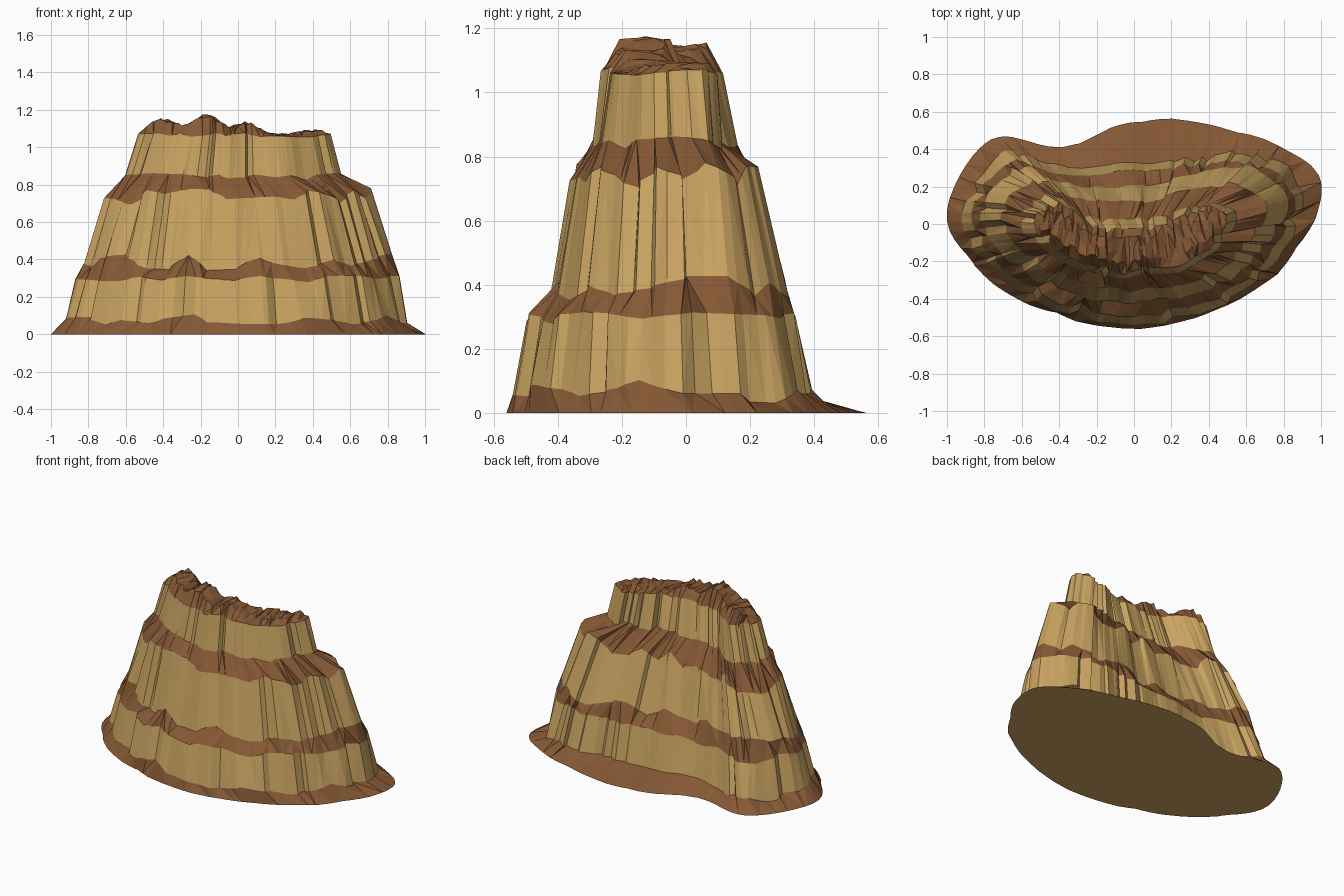
import bpy, bmesh, math, random
from mathutils import Vector

if "Cube" in bpy.data.objects:
    bpy.data.objects.remove(bpy.data.objects["Cube"])

random.seed(5)
N = 104                     # columns around the rock
H = N // 2


def material(name, rgb):
    m = bpy.data.materials.new(name)
    m.diffuse_color = (*rgb, 1)
    m.use_nodes = True
    m.node_tree.nodes["Principled BSDF"].inputs["Base Color"].default_value = m.diffuse_color
    return m


# Level: z, left x, left tip y, right x, right tip y, front y, back y from left to right
LEVELS = [
    (0.00, -1.00, .07, .99, .22, -.55, (.45, .41, .55, .53, .43)),
    (0.08, -.92, .06, .90, .17, -.53, (.38, .31, .32, .36, .38)),
    (0.295, -.87, .06, .85, .15, -.49, (.33, .26, .28, .32, .34)),
    (0.385, -.82, .06, .82, .13, -.42, (.31, .20, .20, .26, .31)),
    (0.73, -.71, .06, .71, .10, -.355, (.24, .13, .12, .17, .22)),
    (0.845, -.60, .04, .55, .05, -.285, (.15, .05, .02, .06, .11)),
    (1.065, -.53, .03, .50, .03, -.255, (.11, .00, -.03, .01, .09)),
]


def catmull(a, b, c, d, t):
    return 0.5 * (2*b + (c-a)*t + (2*a-5*b+4*c-d)*t*t + (3*b-a-3*c+d)*t**3)


def outline(lv, jitter):
    """Contour with evenly spaced columns: left tip, front arc, right tip, back edge."""
    z, xl, yl, xr, yr, yf, back = lv
    cx, rx = (xl + xr) / 2, (xr - xl) / 2
    pts = [Vector((xl, yl))]
    for k in range(1, 6):
        a = math.pi * k / 6
        tip = yl + (yr - yl) * k / 6
        pts.append(Vector((cx - rx*math.cos(a), tip + (yf - tip)*math.sin(a)**1.08)))
    pts.append(Vector((xr, yr)))
    for u, y in zip((.76, .4, 0, -.4, -.76), reversed(back)):
        pts.append(Vector((cx + rx*u, y)))
    out = []
    for half in range(2):
        fine = []
        for s in range(6*30 + 1):
            i, t = (half*6 + s//30) % 12, (s % 30)/30
            fine.append(catmull(pts[i-1], pts[i], pts[(i+1) % 12], pts[(i+2) % 12], t))
        dist = [0]
        for a, b in zip(fine, fine[1:]):
            dist.append(dist[-1] + (b-a).length)
        k = 0
        for c in range(H):
            target = dist[-1] * (c + jitter[half*H + c]) / H
            while dist[k+1] < target:
                k += 1
            out.append(fine[k].lerp(fine[k+1], (target-dist[k])/(dist[k+1]-dist[k])))
    return out


def zigzag(amp, steps=(1, 2, 2, 3, 4)):
    """Ragged closed noise with irregular step lengths."""
    vals, i, prev = [0.0]*N, 0, 0.0
    while i < N:
        step = min(random.choice(steps), N - i)
        nxt = random.uniform(-amp, amp) if i + step < N else 0.0
        for k in range(step):
            vals[i+k] = prev + (nxt-prev)*k/step
        prev, i = nxt, i + step
    return vals


bm = bmesh.new()
jitter = [random.uniform(-.38, .38) if i % H else 0 for i in range(N)]
rings, flutes = [], None
for n, lv in enumerate(LEVELS):
    pts = outline(lv, jitter)
    # cliff foot and cliff top share the same vertical fluting
    if n % 2 or n == 0:
        flutes = zigzag(.012, (2, 3, 4, 5) if n == 0 else (1, 1, 2, 2, 3))
        for k in range(14 if n else 0):
            flutes[random.randrange(N)] -= .025
    fray = zigzag(.006)
    dz = zigzag((0, .03, .025, .045, .055, .02, .012)[n], (2, 3, 3, 4))
    ring = []
    for i, p in enumerate(pts):
        q = (pts[(i+1) % N] - pts[i-1]).normalized()
        p = p + Vector((q.y, -q.x)) * (flutes[i] + (fray[i] if n else 0))
        z = lv[0] + dz[i] if n else 0
        if n == 1 and i > H:
            z -= .025
        ring.append(bm.verts.new((p.x, p.y, max(z, 0))))
    rings.append(ring)


def quad(a, b, c, d, mat):
    tris = ((a, b, c), (a, c, d)) if random.random() < .5 else ((a, b, d), (b, c, d))
    for t in tris:
        bm.faces.new(t).material_index = mat


# Sloping ledges (brown) alternate with steep cliffs (tan)
for n in range(len(rings) - 1):
    for i in range(N):
        j = (i + 1) % N
        quad(rings[n][i], rings[n][j], rings[n+1][j], rings[n+1][i], 1 - n % 2)

# Rubble cap: rows spanning the summit from the front rim to the back rim
PEAKS = ((-.40, .095, .12), (-.17, .12, .12), (.03, .075, .10), (.40, .025, .12))


def bump(x):
    return max(h*math.exp(-((x-c)/w)**2) for c, h, w in PEAKS)


top = rings[-1]
rows = [[top[0]]*5]
for i in range(1, H):
    a, b = top[i].co, top[N-i].co
    row = [top[i]]
    for s in (.22, .5, .78):
        p = a.lerp(b, s + random.uniform(-.06, .06))
        edge = min(1, min(i, H-i)/4)
        p.z = 1.065 + edge*(bump(p.x)*random.uniform(.78, .98) + random.uniform(-.008, .008))
        row.append(bm.verts.new(p))
    rows.append(row + [top[N-i]])
rows.append([top[H]]*5)
for r, s in zip(rows, rows[1:]):
    for k in range(4):
        c = list(dict.fromkeys((r[k], s[k], s[k+1], r[k+1])))
        if len(c) == 4:
            quad(*c, 1)
        else:
            bm.faces.new(c).material_index = 1

# Flat underside
bm.faces.new(rings[0][::-1]).material_index = 0
bmesh.ops.recalc_face_normals(bm, faces=bm.faces)

mesh = bpy.data.meshes.new("rock_mesa")
bm.to_mesh(mesh)
bm.free()
mesh.materials.append(material("sandstone", (.59, .37, .12)))
mesh.materials.append(material("ledge_earth", (.24, .10, .036)))
bpy.context.collection.objects.link(bpy.data.objects.new("rock_mesa", mesh))
